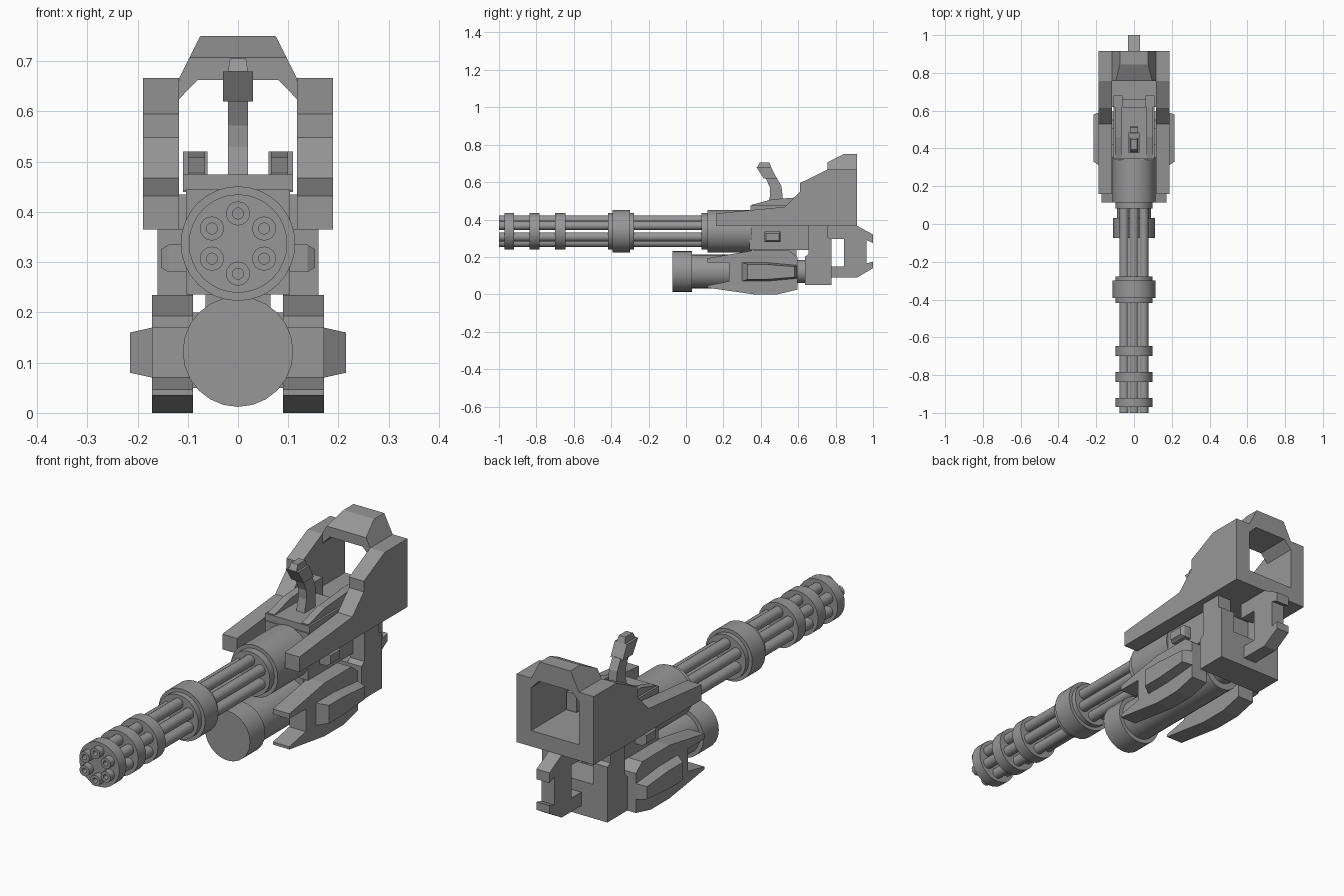
import bpy, bmesh, math
from mathutils import Vector, Matrix

metal = bpy.data.materials.new("gunmetal_grey")
metal.diffuse_color = (0.31, 0.31, 0.31, 1)


def finish(name, bm, smooth=False):
    bmesh.ops.recalc_face_normals(bm, faces=bm.faces[:])
    me = bpy.data.meshes.new(name)
    bm.to_mesh(me)
    bm.free()
    me.materials.append(metal)
    ob = bpy.data.objects.new(name, me)
    bpy.context.collection.objects.link(ob)
    if smooth:
        bpy.context.view_layer.objects.active = ob
        ob.select_set(True)
        bpy.ops.object.shade_smooth_by_angle(angle=math.radians(35))
        ob.select_set(False)
    return ob


def loft(bm, a, b):
    """Closed solid between two matching point loops."""
    va, vb = [bm.verts.new(p) for p in a], [bm.verts.new(p) for p in b]
    n = len(a)
    bm.faces.new(va)
    bm.faces.new(vb[::-1])
    for i in range(n):
        bm.faces.new((va[i], vb[i], vb[(i + 1) % n], va[(i + 1) % n]))


def slab(name, pts, x0, x1, mirror=False):
    """Side profile (y, z) extruded along x, optionally on both sides."""
    bm = bmesh.new()
    for s in ((1, -1) if mirror else (1,)):
        loft(bm, [(s * x0, y, z) for y, z in pts], [(s * x1, y, z) for y, z in pts])
    return finish(name, bm)


def box(name, x0, x1, y0, y1, z0, z1, mirror=False):
    return slab(name, [(y0, z0), (y1, z0), (y1, z1), (y0, z1)], x0, x1, mirror)


def lathe(name, profile, cz, n, cx=0.0):
    """Profile (y, radius) turned about an axis running along y."""
    bm = bmesh.new()
    rings = []
    for y, r in profile:
        rings.append([bm.verts.new((cx + r * math.sin(2 * math.pi * k / n), y,
                                    cz + r * math.cos(2 * math.pi * k / n))) for k in range(n)])
    for a, b in zip(rings, rings[1:]):
        for k in range(n):
            bm.faces.new((a[k], b[k], b[(k + 1) % n], a[(k + 1) % n]))
    bm.faces.new(rings[0])
    bm.faces.new(rings[-1])
    return finish(name, bm, True)


# Rotating barrel cluster
AXIS = 0.337
for i in range(6):
    a = i * math.pi / 3
    lathe("barrel", [(-0.95, 0.011), (-1.0, 0.011), (-1.0, 0.024), (0.12, 0.024)],
          AXIS + 0.06 * math.cos(a), 16, 0.06 * math.sin(a))
for y0, y1 in ((-0.97, -0.92), (-0.837, -0.783), (-0.70, -0.645)):
    lathe("barrel_band", [(y0, 0.098), (y1, 0.098)], AXIS, 32)
lathe("barrel_collar", [(-0.418, 0.098), (-0.393, 0.098), (-0.393, 0.114),
                        (-0.30, 0.114), (-0.30, 0.098), (-0.278, 0.098)], AXIS, 32)
lathe("drum_housing", [(0.083, 0.098), (0.115, 0.098), (0.115, 0.114), (0.354, 0.114)], AXIS, 32)

# Lower canister and its connector
lathe("canister", [(-0.073, 0.11), (0.033, 0.11), (0.033, 0.091), (0.59, 0.091),
                   (0.59, 0.062), (0.66, 0.062)], 0.122, 24)
box("canister_mount", -0.065, 0.065, 0.36, 0.59, 0.19, 0.24)

# Central body, deck, side buttons
box("body", -0.104, 0.104, 0.34, 0.66, 0.236, 0.445)
box("deck", -0.109, 0.109, 0.345, 0.62, 0.443, 0.475)
bm = bmesh.new()
for s in (1, -1):
    def ring(x, g):
        return [(s * x, y, z) for y, z in ((0.42 + g, 0.28 + g), (0.505 - g, 0.28 + g),
                                           (0.505 - g, 0.335 - g), (0.42 + g, 0.335 - g))]
    loft(bm, ring(0.10, 0), ring(0.138, 0))
    loft(bm, ring(0.138, 0), ring(0.153, 0.009))
finish("side_button", bm)

# Deck rails
slab("deck_rail", [(0.35, 0.46), (0.35, 0.478), (0.46, 0.508), (0.62, 0.52), (0.62, 0.46)],
     0.066, 0.10, True)
box("rail_stop", 0.061, 0.109, 0.62, 0.68, 0.44, 0.52, True)

# Sight on a curved stalk
slab("sight_stalk", [(0.435, 0.47), (0.515, 0.47), (0.515, 0.54), (0.51, 0.578),
                     (0.485, 0.625), (0.425, 0.625), (0.448, 0.572), (0.45, 0.53)], -0.02, 0.02)
slab("sight_head", [(0.415, 0.62), (0.485, 0.62), (0.455, 0.68), (0.377, 0.68)], -0.03, 0.03)
bm = bmesh.new()
loft(bm, [(x, y, 0.68) for x, y in ((-0.02, 0.38), (0.02, 0.38), (0.02, 0.455), (-0.02, 0.455))],
     [(x, y, 0.705) for x, y in ((-0.016, 0.395), (0.016, 0.395), (0.016, 0.447), (-0.016, 0.447))])
finish("sight_cap", bm)

# Shoulder arms, floor and top arch
slab("shoulder_arm", [(0.16, 0.365), (0.16, 0.432), (0.53, 0.468), (0.61, 0.548), (0.61, 0.595),
                      (0.757, 0.667), (0.915, 0.667), (0.915, 0.365)], 0.117, 0.189, True)
box("rear_floor", -0.117, 0.117, 0.62, 0.915, 0.365, 0.435)
bm = bmesh.new()
half = [(0.08, 0.663), (0.117, 0.625), (0.117, 0.667), (0.075, 0.75)]
arch = half + [(-x, z) for x, z in half[::-1]]
loft(bm, [(x, 0.757, z) for x, z in arch], [(x, 0.915, z) for x, z in arch])
cut = bmesh.ops.bisect_plane(bm, geom=bm.verts[:] + bm.edges[:] + bm.faces[:],
                             plane_co=(0, 0.757, 0.707), plane_no=(0, -0.043, 0.088),
                             clear_outer=True)
bmesh.ops.holes_fill(bm, edges=[e for e in bm.edges if e.is_boundary], sides=0)
finish("top_arch", bm)

# Rear block with open centre, and grip handle
slab("rear_block", [(0.635, 0.05), (0.778, 0.05), (0.778, 0.2), (0.635, 0.2)], -0.16, 0.16)
slab("rear_column", [(0.635, 0.2), (0.778, 0.2), (0.778, 0.295), (0.757, 0.305),
                     (0.757, 0.366), (0.655, 0.366), (0.655, 0.215)], 0.09, 0.16, True)
slab("grip_handle", [(0.757, 0.366), (0.915, 0.366), (1.0, 0.32), (1.0, 0.275), (0.965, 0.29),
                     (0.965, 0.165), (1.0, 0.175), (1.0, 0.14), (0.915, 0.09), (0.77, 0.09),
                     (0.77, 0.15), (0.845, 0.15), (0.845, 0.295), (0.757, 0.295)], -0.032, 0.032)

# Side clamps around the canister and their outer pods
slab("canister_clamp", [(0.115, 0.193), (0.36, 0.235), (0.55, 0.235), (0.595, 0.20),
                        (0.595, 0.025), (0.49, 0.0), (0.36, 0.0), (0.115, 0.035), (0.115, 0.047),
                        (0.23, 0.07), (0.23, 0.17), (0.115, 0.17)], 0.09, 0.171, True)
bm = bmesh.new()
for s in (1, -1):
    loft(bm, [(s * 0.17, y, z) for y, z in ((0.30, 0.07), (0.43, 0.07), (0.595, 0.085),
                                            (0.595, 0.155), (0.43, 0.17), (0.30, 0.17))],
         [(s * 0.215, y, z) for y, z in ((0.33, 0.08), (0.43, 0.08), (0.58, 0.092),
                                         (0.58, 0.148), (0.43, 0.16), (0.33, 0.16))])
finish("clamp_pod", bm)
